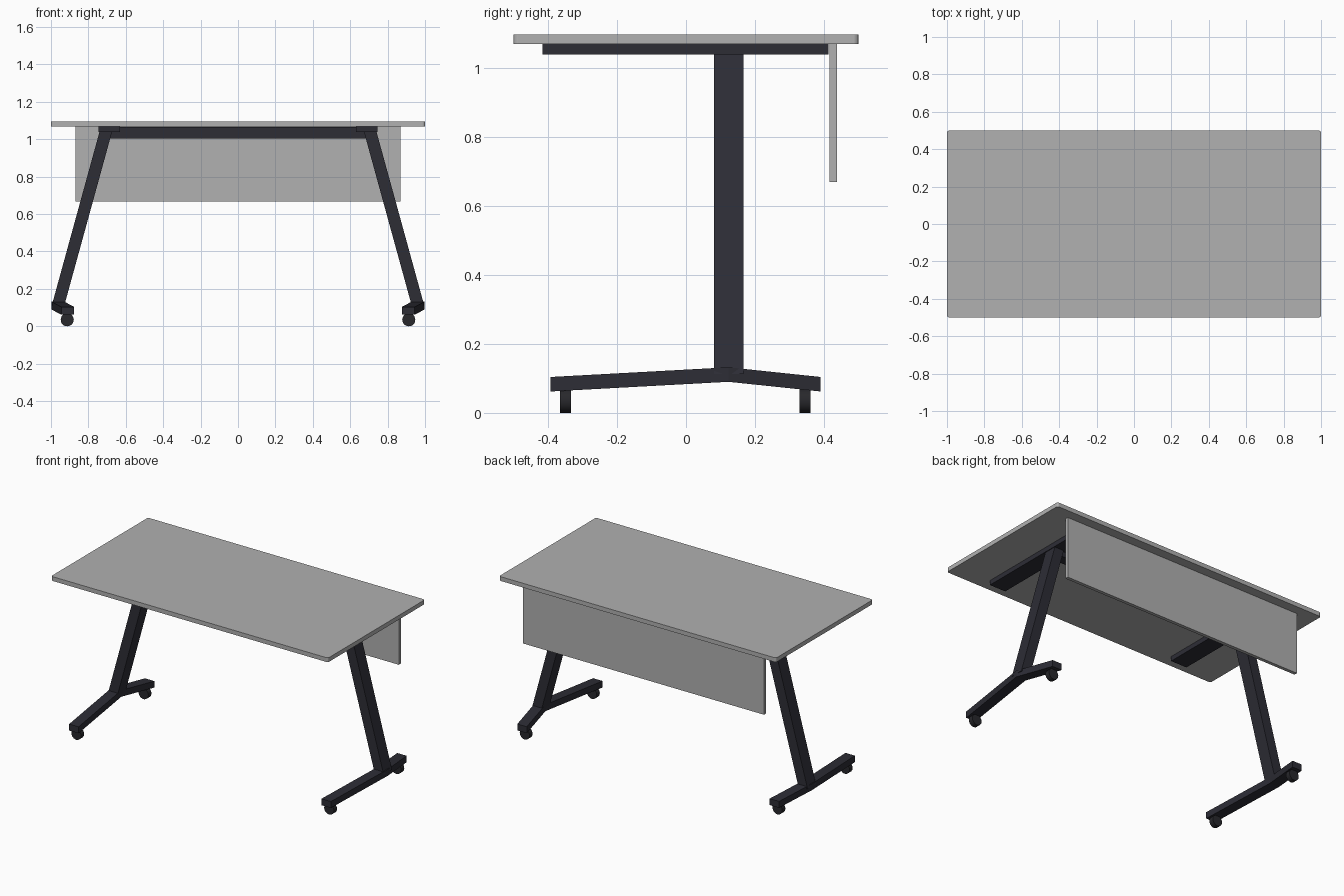
import bpy, bmesh, math

cube = bpy.data.objects.get("Cube")
if cube:
    bpy.data.objects.remove(cube, do_unlink=True)


def material(name, rgb):
    m = bpy.data.materials.new(name)
    m.use_nodes = True
    m.diffuse_color = (*rgb, 1)
    m.node_tree.nodes["Principled BSDF"].inputs["Base Color"].default_value = (*rgb, 1)
    return m


GREY = material("light grey laminate", (0.44, 0.44, 0.44))
DARK = material("dark slate metal", (0.026, 0.026, 0.036))
BLACK = material("black rubber", (0.021, 0.021, 0.025))


def finish(name, bm, mat):
    bmesh.ops.recalc_face_normals(bm, faces=bm.faces)
    me = bpy.data.meshes.new(name)
    bm.to_mesh(me)
    bm.free()
    me.materials.append(mat)
    ob = bpy.data.objects.new(name, me)
    bpy.context.collection.objects.link(ob)
    return ob


def loft(name, rings, mat):
    """Skin a list of matching cross-sections and cap both ends."""
    bm = bmesh.new()
    rows = [[bm.verts.new(p) for p in ring] for ring in rings]
    n = len(rows[0])
    for a, b in zip(rows, rows[1:]):
        for i in range(n):
            j = (i + 1) % n
            bm.faces.new((a[i], a[j], b[j], b[i]))
    bm.faces.new(rows[0])
    bm.faces.new(rows[-1])
    return finish(name, bm, mat)


def rect(x0, x1, y0, y1, z):
    return [(x0, y0, z), (x1, y0, z), (x1, y1, z), (x0, y1, z)]


def box(name, x, y, z, mat):
    return loft(name, [rect(*x, *y, z[0]), rect(*x, *y, z[1])], mat)


# Tabletop with slightly rounded corners
def rounded(z, hx=1.0, hy=0.5, r=0.014, steps=4):
    pts = []
    for q, (sx, sy) in enumerate([(1, 1), (-1, 1), (-1, -1), (1, -1)]):
        for k in range(steps + 1):
            a = math.pi / 2 * (q + k / steps)
            pts.append((sx * (hx - r) + r * math.cos(a),
                        sy * (hy - r) + r * math.sin(a), z))
    return pts


loft("tabletop", [rounded(1.068), rounded(1.096)], GREY)

# Hanging privacy panel and the beam joining the legs
box("modesty_panel", (-0.87, 0.87), (0.416, 0.438), (0.668, 1.068), GREY)
box("cross_beam", (-0.69, 0.69), (0.092, 0.156), (1.004, 1.066), DARK)

for side, s in (("left", 1), ("right", -1)):
    # Flat rail under the top
    box(side + "_top_rail", sorted((s * 0.63, s * 0.746)), (-0.415, 0.413), (1.038, 1.068), DARK)

    # Splayed leg
    def leg_ring(x, z):
        return rect(s * (x - 0.0335), s * (x + 0.0335), 0.081, 0.167, z)
    loft(side + "_leg", [leg_ring(0.962, 0.112), leg_ring(0.707, 1.04)], DARK)

    # Bent foot bar: highest and furthest out where the leg lands
    def foot_ring(x, y, z):
        return [(s * (x + dx), y, z + dz) for dx, dz in
                ((-0.034, -0.021), (0.034, -0.021), (0.034, 0.021), (-0.034, 0.021))]
    loft(side + "_foot", [foot_ring(0.911, -0.392, 0.083),
                          foot_ring(0.963, 0.123, 0.111),
                          foot_ring(0.911, 0.39, 0.083)], DARK)

    # Castor wheels
    for end, y in (("front", -0.349), ("back", 0.345)):
        def wheel_ring(yy):
            return [(s * 0.913 + 0.035 * math.cos(math.tau * i / 24), yy,
                     0.035 + 0.035 * math.sin(math.tau * i / 24)) for i in range(24)]
        wheel = loft(f"{side}_{end}_castor", [wheel_ring(y - 0.016), wheel_ring(y + 0.016)], BLACK)
        bpy.ops.object.select_all(action='DESELECT')
        wheel.select_set(True)
        bpy.context.view_layer.objects.active = wheel
        bpy.ops.object.shade_smooth_by_angle(angle=math.radians(40))
